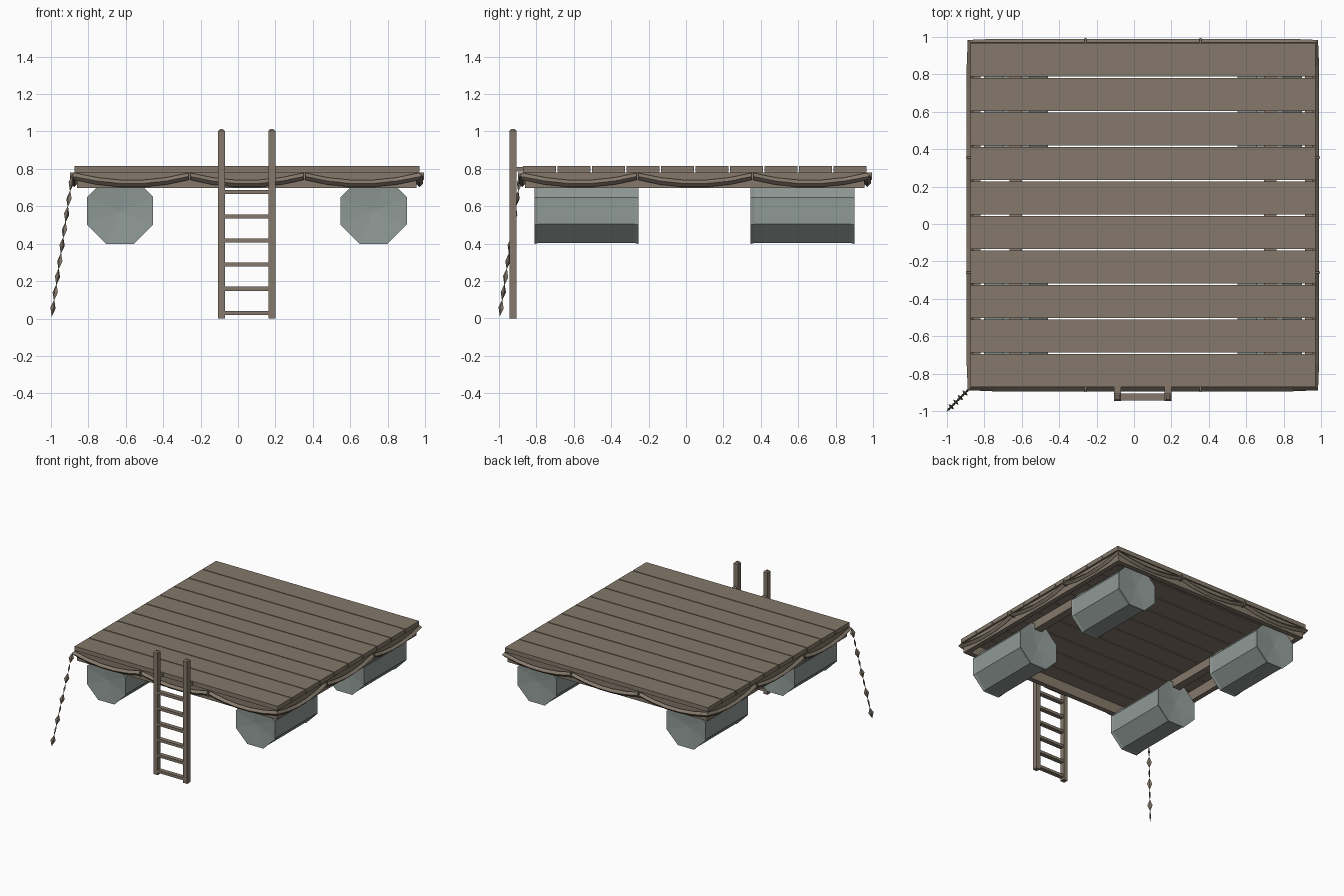
import bpy, bmesh, math
from mathutils import Vector, Matrix

old = bpy.data.objects.get("Cube")
if old:
    bpy.data.objects.remove(old, do_unlink=True)


def make_material(name, rgb):
    m = bpy.data.materials.new(name)
    m.use_nodes = True
    m.diffuse_color = (*rgb, 1)
    m.node_tree.nodes["Principled BSDF"].inputs["Base Color"].default_value = (*rgb, 1)
    return m


wood = make_material("weathered wood", (0.235, 0.19, 0.145))
metal = make_material("grey metal", (0.275, 0.32, 0.305))


def link(name, data, mat):
    ob = bpy.data.objects.new(name, data)
    data.materials.append(mat)
    bpy.context.collection.objects.link(ob)
    return ob


def from_bmesh(name, bm, mat):
    bmesh.ops.recalc_face_normals(bm, faces=bm.faces)
    me = bpy.data.meshes.new(name)
    bm.to_mesh(me)
    bm.free()
    return link(name, me, mat)


def box(name, x, y, z, mat=wood):
    """Box from (min, max) pairs."""
    bm = bmesh.new()
    size = Matrix.Diagonal((x[1] - x[0], y[1] - y[0], z[1] - z[0], 1))
    mid = Matrix.Translation((sum(x) / 2, sum(y) / 2, sum(z) / 2))
    bmesh.ops.create_cube(bm, size=1, matrix=mid @ size)
    return from_bmesh(name, bm, mat)


LO, HI = -0.875, 0.97          # deck edges, the same in x and y
MID = (LO + HI) / 2
HALF = (HI - LO) / 2

# Deck planks
pitch = (HI - LO) / 10
for i in range(10):
    y0 = LO + i * pitch
    box(f"deck_plank_{i + 1}", (LO, HI), (y0 + 0.004, y0 + pitch - 0.004), (0.78, 0.815))

# Edge frame and the two bearers above the floats
a, b, w = LO + 0.015, HI - 0.015, 0.04
for name, lo, hi in (("start", a, a + w), ("end", b - w, b)):
    box(f"frame_side_{name}", (lo, hi), (a, b), (0.697, 0.78))
    box(f"frame_cross_{name}", (a + w, b - w), (lo, hi), (0.697, 0.78))
for side in (-1, 1):
    x = MID + side * 0.68
    box("float_bearer", (x - 0.033, x + 0.033), (a + w, b - w), (0.71, 0.78))


# Octagonal floats with slightly hollow ends
def drum(name, x, y0, y1, z, radius):
    bm = bmesh.new()
    corner = radius / math.cos(math.pi / 8)
    rings = []
    for y, grow in ((y0, 1), (y0 + 0.02, 0.97), (y1 - 0.02, 0.97), (y1, 1)):
        angles = [math.pi / 8 + k * math.pi / 4 for k in range(8)]
        rings.append([bm.verts.new((x + corner * grow * math.cos(t), y,
                                    z + corner * grow * math.sin(t))) for t in angles])
    hubs = bm.verts.new((x, y0 + 0.015, z)), bm.verts.new((x, y1 - 0.015, z))
    for k in range(8):
        n = (k + 1) % 8
        for p, q in zip(rings, rings[1:]):
            bm.faces.new((p[k], p[n], q[n], q[k]))
        bm.faces.new((rings[0][n], rings[0][k], hubs[0]))
        bm.faces.new((rings[-1][k], rings[-1][n], hubs[1]))
    return from_bmesh(name, bm, metal)


for side, x in (("right", -0.63), ("left", 0.725)):
    drum(f"front_{side}_float", x, -0.81, -0.255, 0.575, 0.177)
    drum(f"back_{side}_float", x, 0.345, 0.9, 0.575, 0.177)

# Sagging rope slung around the deck edge, three swags per side
STEPS = 5
path = []
corners = [Vector((MID + sx * HALF, MID + sy * HALF, 0))
           for sx, sy in ((-1, -1), (1, -1), (1, 1), (-1, 1))]
for k in range(4):
    p, q = corners[k], corners[(k + 1) % 4]
    for i in range(3 * STEPS):
        point = p.lerp(q, i / (3 * STEPS))
        s = (i % STEPS) / STEPS
        point.z = 0.76 - 0.04 * 4 * s * (1 - s)
        path.append(point)
rope = bpy.data.curves.new("edge_rope", "CURVE")
rope.dimensions = "3D"
rope.twist_mode = "Z_UP"
rope.bevel_depth = 0.019
rope.bevel_resolution = 0
spline = rope.splines.new("POLY")
spline.points.add(len(path) - 1)
for sp, co in zip(spline.points, path):
    sp.co = (*co, 1)
spline.use_cyclic_u = True
spline.use_smooth = False
link("edge_rope", rope, wood)

# Pegs holding the rope
for k in range(4):
    for t in (1 / 3, 2 / 3):
        c = corners[k].lerp(corners[(k + 1) % 4], t)
        box("rope_peg", (c.x - 0.005, c.x + 0.005) if k % 2 == 0 else (c.x - 0.024, c.x + 0.024),
            (c.y - 0.024, c.y + 0.024) if k % 2 == 0 else (c.y - 0.005, c.y + 0.005),
            (0.74, 0.78))

# Ladder: rails with chamfered tops, rungs and deck brackets
for side, x0 in (("right", -0.107), ("left", 0.162)):
    rail = box(f"ladder_{side}_rail", (x0, x0 + 0.038), (-0.945, -0.905), (0, 1.012))
    bm = bmesh.new()
    bm.from_mesh(rail.data)
    top = [e for e in bm.edges if all(v.co.z > 1 for v in e.verts)]
    bmesh.ops.bevel(bm, geom=top, offset=0.011, segments=1, affect="EDGES")
    bm.to_mesh(rail.data)
    bm.free()
    box(f"ladder_{side}_bracket", (x0, x0 + 0.038), (-0.905, LO + 0.01), (0.787, 0.81))
for i in range(6):
    z = 0.03 + 0.129 * i
    box(f"ladder_rung_{i + 1}", (-0.07, 0.163), (-0.943, -0.907), (z - 0.011, z + 0.011))

# Anchor chain: flat diamond links, each turned a quarter from the last
start, end = Vector((-0.885, -0.885, 0.765)), Vector((-0.995, -0.995, 0.015))
axis = (end - start).normalized()
across = Vector((1, -1, 0)).normalized()
other = axis.cross(across)
LINKS = 9
for i in range(LINKS):
    p, q = start.lerp(end, i / LINKS), start.lerp(end, (i + 1) / LINKS)
    wide, thin = (across, other) if i % 2 else (other, across)
    m = (p + q) / 2
    bm = bmesh.new()
    tips = [bm.verts.new(p - axis * 0.004), bm.verts.new(q + axis * 0.004)]
    ring = [bm.verts.new(m + d) for d in (wide * 0.02, thin * 0.007, -wide * 0.02, -thin * 0.007)]
    for k in range(4):
        for tip in tips:
            bm.faces.new((ring[k], ring[(k + 1) % 4], tip))
    from_bmesh(f"chain_link_{i + 1}", bm, wood)
